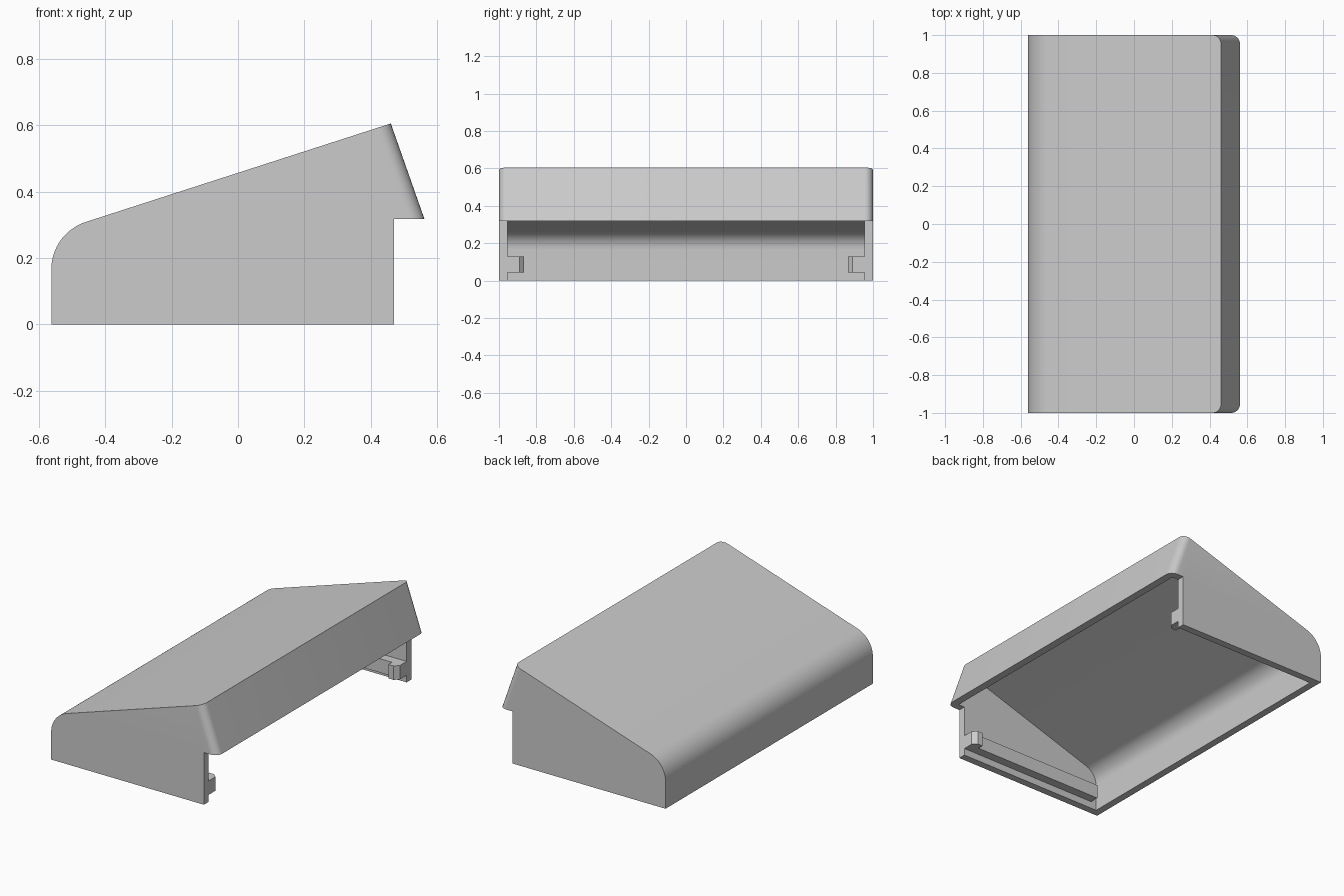
import bpy, bmesh, math
from mathutils import Vector

cube = bpy.data.objects.get("Cube")
if cube:
    bpy.data.objects.remove(cube, do_unlink=True)

WALL = 0.045
SLOPE = math.atan2(0.295, 0.92)      # tilt of the lid
RADIUS, ARC_X, ARC_Z = 0.15, -0.412, 0.166

grey = bpy.data.materials.new("plain grey")
grey.use_nodes = True
colour = (0.6, 0.6, 0.6, 1)
grey.diffuse_color = colour
grey.node_tree.nodes["Principled BSDF"].inputs["Base Color"].default_value = colour


def prism(name, points, direction, bevel_edge=None):
    """Extrude a closed outline; optionally round the edges matching a rule."""
    bm = bmesh.new()
    face = bm.faces.new([bm.verts.new(p) for p in points])
    new = bmesh.ops.extrude_face_region(bm, geom=[face])["geom"]
    bmesh.ops.translate(bm, vec=Vector(direction),
                        verts=[g for g in new if isinstance(g, bmesh.types.BMVert)])
    bmesh.ops.recalc_face_normals(bm, faces=bm.faces)
    if bevel_edge:
        bmesh.ops.bevel(bm, geom=[e for e in bm.edges if bevel_edge(e)],
                        offset=0.045, segments=8, profile=0.5, affect='EDGES')
    mesh = bpy.data.meshes.new(name)
    bm.to_mesh(mesh)
    bm.free()
    mesh.materials.append(grey)
    obj = bpy.data.objects.new(name, mesh)
    bpy.context.collection.objects.link(obj)
    return obj


def lid_outline(inset):
    """Front wall, rounded shoulder, sloping lid and tilted rear lip."""
    pts = []
    steps = 16
    for i in range(steps + 1):
        a = math.pi - (math.pi / 2 - SLOPE) * i / steps
        r = RADIUS - inset
        pts.append((ARC_X + r * math.cos(a), ARC_Z + r * math.sin(a)))
    s, c = math.sin(SLOPE), math.cos(SLOPE)
    pts.append((0.46 + inset * (s - c), 0.605 - inset * (s + c)))
    pts.append((0.561 - inset * 1.06, 0.318))
    return pts


def is_lip_corner(e):
    a, b = (v.co for v in e.verts)
    return abs(a.y - b.y) < 0.01 and min(a.x, b.x) > 0.45 and max(a.z, b.z) > 0.6 \
        and max(a.x, b.x) > 0.55


# Outer cover body
outer = lid_outline(0) + [(0.47, 0.318), (0.47, 0), (ARC_X - RADIUS, 0)]
cover = prism("cover", [(x, -1, z) for x, z in outer], (0, 2, 0), is_lip_corner)

# Hollow interior, open below and behind
inner = lid_outline(WALL)
inner += [(inner[-1][0], -0.1), (inner[0][0], -0.1)]
cutter = prism("cavity_cutter", [(x, WALL - 1, z) for x, z in inner],
               (0, 2 - 2 * WALL, 0))
cutter.hide_render = True

cut = cover.modifiers.new("hollow", 'BOOLEAN')
cut.operation = 'DIFFERENCE'
cut.solver = 'EXACT'
cut.object = cutter
bpy.context.view_layer.objects.active = cover
cover.select_set(True)
bpy.ops.object.modifier_apply(modifier=cut.name)
bpy.data.objects.remove(cutter, do_unlink=True)
bpy.ops.object.shade_smooth_by_angle(angle=math.radians(30))

# Mounting rails with a chamfered stop at the rear end
rail = [(0.47, 0.955), (0.47, 0.89), (0.445, 0.865), (0.41, 0.865),
        (0.41, 0.90), (-0.48, 0.90), (-0.48, 0.955)]
for name, side in (("left_rail", -1), ("right_rail", 1)):
    prism(name, [(x, y * side, 0.043) for x, y in rail], (0, 0, 0.085))
